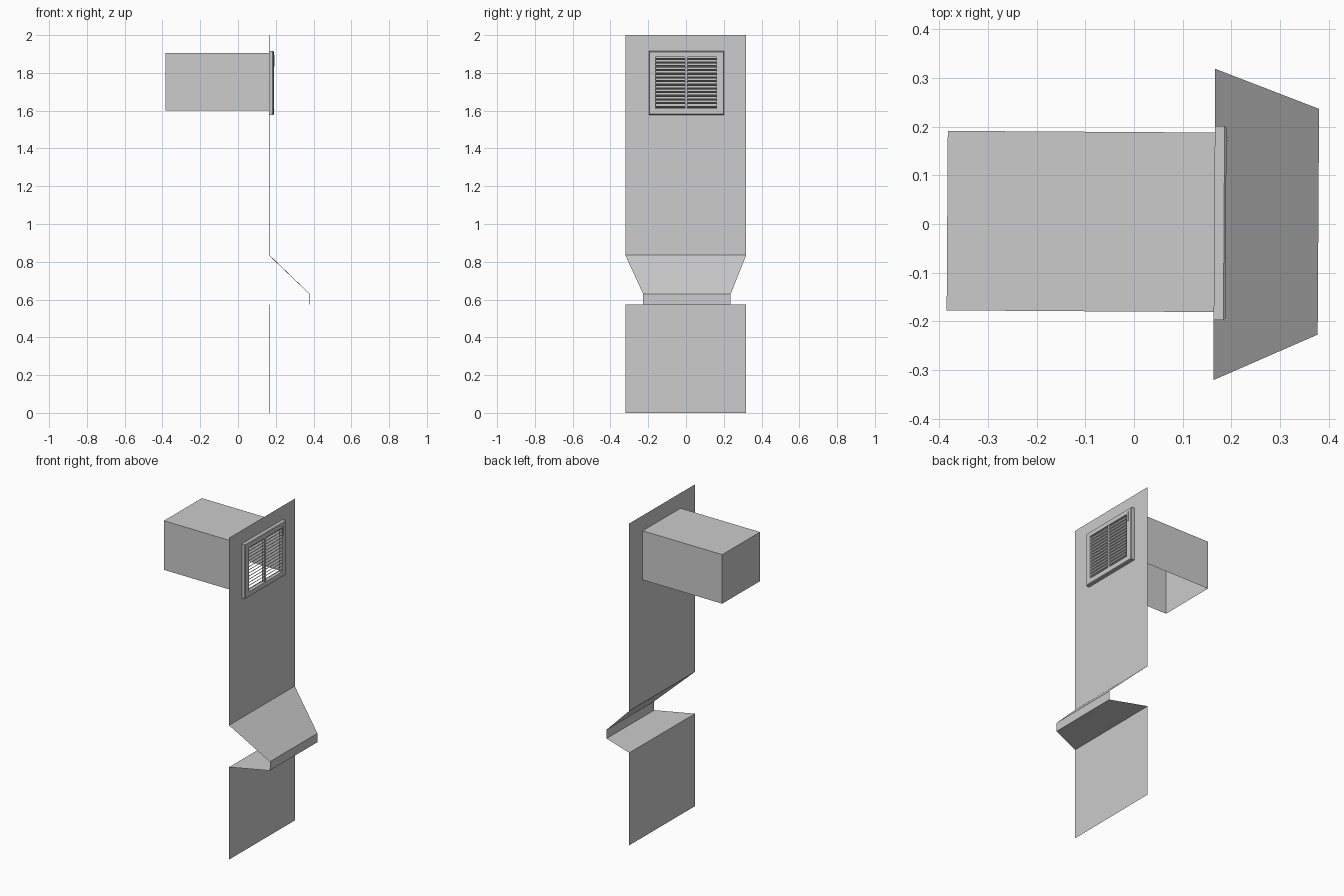
import bpy, bmesh, math
from mathutils import Matrix

if "Cube" in bpy.data.objects:
    bpy.data.objects.remove(bpy.data.objects["Cube"])

WALL_X = 0.165
TURN = Matrix.Rotation(math.radians(-0.36), 4, 'Z')  # whole unit is turned very slightly


def make(name, verts, faces):
    me = bpy.data.meshes.new(name)
    me.from_pydata(verts, [], faces)
    me.transform(TURN)
    ob = bpy.data.objects.new(name, me)
    bpy.context.collection.objects.link(ob)
    return ob


def box(name, x0, x1, y0, y1, z0, z1, skip=()):
    v = [(x, y, z) for x in (x0, x1) for y in (y0, y1) for z in (z0, z1)]
    f = {'back': (0, 1, 3, 2), 'front': (4, 6, 7, 5), 'left': (0, 4, 5, 1),
         'right': (2, 3, 7, 6), 'bottom': (0, 2, 6, 4), 'top': (1, 5, 7, 3)}
    return make(name, v, [f[k] for k in f if k not in skip])


def rect(x, y0, y1, z0, z1):
    return [(x, y0, z0), (x, y1, z0), (x, y1, z1), (x, y0, z1)]


def ring_sweep(name, rings):
    # join successive rectangular loops with quads
    verts = [p for r in rings for p in r]
    faces = [(4*k + i, 4*k + (i+1) % 4, 4*k + 4 + (i+1) % 4, 4*k + 4 + i)
             for k in range(len(rings) - 1) for i in range(4)]
    return make(name, verts, faces)


# upper wall panel with the duct opening
ring_sweep("upper_panel", [rect(WALL_X, -0.32, 0.32, 0.835, 2.0),
                           rect(WALL_X, -0.18, 0.189, 1.60, 1.905)])

# lower wall panel
make("lower_panel", rect(WALL_X, -0.32, 0.32, 0, 0.575), [(0, 1, 2, 3)])

# folded hood: slope, lip and flat floor, open at the sides
profile = [(WALL_X, -0.32, 0.32, 0.835), (0.379, -0.225, 0.239, 0.63),
           (0.379, -0.225, 0.239, 0.575), (WALL_X, -0.32, 0.32, 0.575)]
verts = [p for x, a, b, z in profile for p in ((x, a, z), (x, b, z))]
make("hood", verts, [(2*i, 2*i + 2, 2*i + 3, 2*i + 1) for i in range(3)])

# duct behind the wall, open underneath and toward the grille
box("duct", -0.384, WALL_X, -0.18, 0.189, 1.60, 1.905, skip=('bottom', 'front'))

# grille frame
Y0, Y1, Z0, Z1 = -0.196, 0.203, 1.578, 1.915


def inset(x, d):
    return rect(x, Y0 + d, Y1 - d, Z0 + d, Z1 - d)


opening = (-0.159, 0.162, 1.611, 1.884)
ring_sweep("grille_frame", [inset(WALL_X, 0), inset(0.185, 0), inset(0.189, 0.004),
                            rect(0.189, *opening), rect(0.169, *opening)])

# centre post
box("grille_post", 0.169, 0.187, -0.005, 0.008, 1.611, 1.884)

# louvre slats, outer edge higher than the inner edge
N = 14
pitch = (1.884 - 1.611) / N
for i in range(N):
    z = 1.611 + pitch * (i + 0.5)
    t = 0.0012
    sec = [(0.170, z - 0.005 - t), (0.184, z + 0.004 - t),
           (0.184, z + 0.004 + t), (0.170, z - 0.005 + t)]
    v = [(x, y, zz) for y in (-0.159, 0.162) for x, zz in sec]
    f = [(0, 1, 2, 3), (7, 6, 5, 4)] + [(j, j + 4, (j+1) % 4 + 4, (j+1) % 4) for j in range(4)]
    make(f"louvre_slat_{i + 1}", v, f)

# small control lever on the frame
box("grille_lever", 0.188, 0.192, 0.173, 0.180, 1.835, 1.895)

# consistent normals
for ob in bpy.data.objects:
    bm = bmesh.new()
    bm.from_mesh(ob.data)
    bmesh.ops.recalc_face_normals(bm, faces=bm.faces)
    bm.to_mesh(ob.data)
    bm.free()
